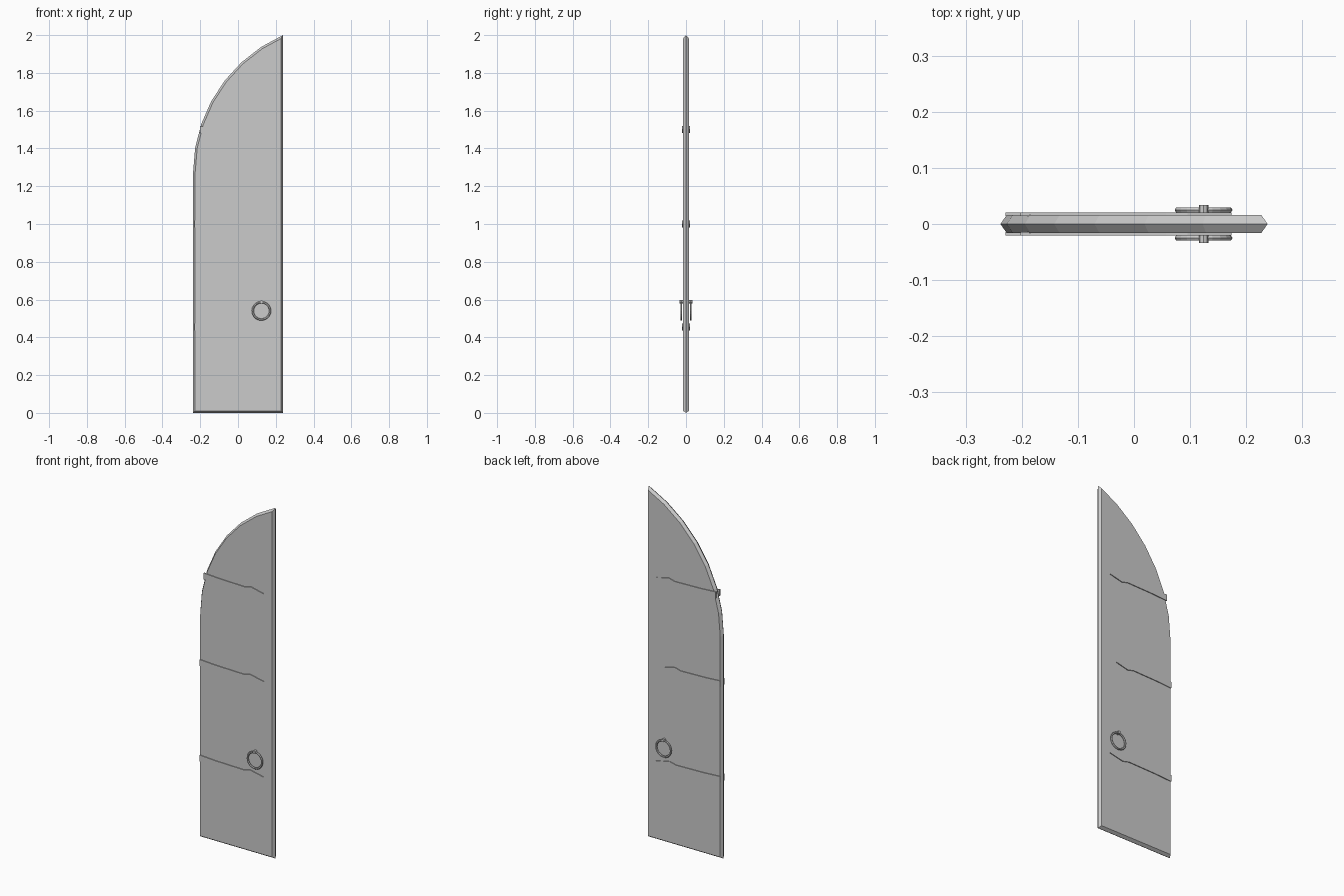
import bpy, bmesh, math
from mathutils import Matrix, Vector

if "Cube" in bpy.data.objects:
    bpy.data.objects.remove(bpy.data.objects["Cube"])


def finish(bm, name):
    me = bpy.data.meshes.new(name)
    bm.to_mesh(me)
    bm.free()
    ob = bpy.data.objects.new(name, me)
    bpy.context.collection.objects.link(ob)
    return ob


# Door leaf: half pointed arch, with a ridge-shaped bevel all round
W, SPRING, TOP, STEPS = 0.238, 1.27, 2.0, 7
rise = TOP - SPRING
R = ((2 * W) ** 2 + rise ** 2) / (4 * W)
sweep = math.asin(rise / R)
outline = [(-W, 0), (W, 0)]
for i in range(STEPS, -1, -1):
    a = sweep * i / STEPS
    outline.append((-W + R * (1 - math.cos(a)), SPRING + R * math.sin(a)))
bm = bmesh.new()
face = bm.faces.new([bm.verts.new((x, 0, z)) for x, z in outline])
bm.normal_update()
bmesh.ops.inset_region(bm, faces=[face], thickness=0.011, depth=0,
                       use_even_offset=True, use_boundary=True)
for v in face.verts:
    v.co.y = -0.016
door = finish(bm, "door_leaf")
mirror = door.modifiers.new("both_faces", 'MIRROR')
mirror.use_axis = (False, True, False)


# Hinge straps: tapering bars ending in an arrowhead
def strap(name, x0, x1, z, side):
    half = [(0, 0.018), (0.25, 0.012), (0.69, 0.008), (0.79, 0.018)]
    pts = half + [(1, 0)] + [(t, -h) for t, h in reversed(half)]
    bm = bmesh.new()
    f = bm.faces.new([bm.verts.new((x0 + t * (x1 - x0), side * 0.014, z + h))
                      for t, h in pts])
    ext = bmesh.ops.extrude_face_region(bm, geom=[f], use_keep_orig=True)
    for v in ext["geom"]:
        if isinstance(v, bmesh.types.BMVert):
            v.co.y = side * 0.0205
    bmesh.ops.recalc_face_normals(bm, faces=bm.faces)
    finish(bm, name)


for side, label in ((-1, "front"), (1, "back")):
    for pos, z, x0, x1 in (("lower", 0.455, -0.229, 0.174),
                           ("middle", 1.0, -0.229, 0.174 if side < 0 else 0.132),
                           ("upper", 1.5, -0.202, 0.174)):
        strap(f"{label}_{pos}_hinge_strap", x0, x1, z, side)

    # Ring pull and the stud it hangs from
    bpy.ops.mesh.primitive_torus_add(major_segments=20, minor_segments=6,
                                     major_radius=0.046, minor_radius=0.0055,
                                     location=(0.124, side * 0.025, 0.54),
                                     rotation=(math.pi / 2, 0, 0))
    ring = bpy.context.object
    ring.name = f"{label}_ring_handle"
    bpy.ops.mesh.primitive_cylinder_add(vertices=8, radius=0.0085, depth=0.02,
                                        location=(0.124, side * 0.024, 0.588),
                                        rotation=(math.pi / 2, 0, 0))
    bpy.context.object.name = f"{label}_ring_stud"
